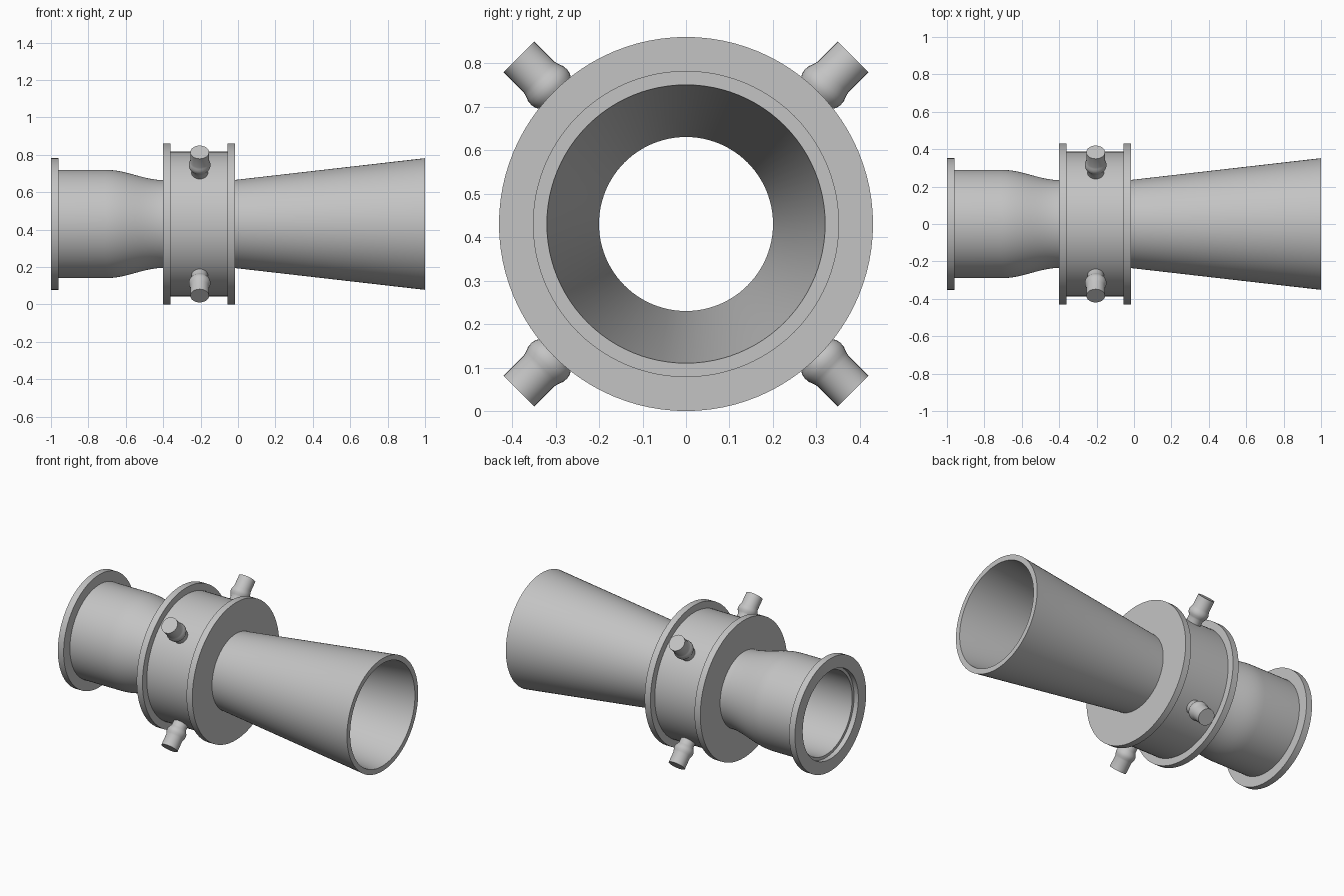
import bpy, bmesh, math
from mathutils import Matrix, Vector

AXIS_Z = 0.43
SEGMENTS = 96

if "Cube" in bpy.data.objects:
    bpy.data.objects.remove(bpy.data.objects["Cube"], do_unlink=True)

grey = bpy.data.materials.new("plain_grey")
grey.use_nodes = True
grey.diffuse_color = (0.55, 0.55, 0.55, 1)
grey.node_tree.nodes["Principled BSDF"].inputs["Base Color"].default_value = (0.55, 0.55, 0.55, 1)


def lathe(name, profile, segments, closed, matrix):
    """Spin (along, radius) points around local x."""
    bm = bmesh.new()
    verts = [bm.verts.new((a, 0, r)) for a, r in profile]
    pairs = list(zip(verts, verts[1:]))
    if closed:
        pairs.append((verts[-1], verts[0]))
    edges = [bm.edges.new(p) for p in pairs]
    bmesh.ops.spin(bm, geom=verts + edges, cent=(0, 0, 0), axis=(1, 0, 0),
                   angle=math.tau, steps=segments, use_merge=True)
    bmesh.ops.remove_doubles(bm, verts=bm.verts, dist=1e-5)
    bmesh.ops.recalc_face_normals(bm, faces=bm.faces)
    mesh = bpy.data.meshes.new(name)
    bm.to_mesh(mesh)
    bm.free()
    mesh.materials.append(grey)
    obj = bpy.data.objects.new(name, mesh)
    bpy.context.collection.objects.link(obj)
    obj.matrix_world = matrix
    bpy.ops.object.select_all(action="DESELECT")
    obj.select_set(True)
    bpy.context.view_layer.objects.active = obj
    bpy.ops.object.shade_smooth_by_angle(angle=math.radians(30))
    return obj


def ease(x0, r0, x1, r1, steps=12):
    """S-curve between two radii."""
    return [(x0 + (x1 - x0) * i / steps,
             r0 + (r1 - r0) * (1 - math.cos(math.pi * i / steps)) / 2)
            for i in range(steps + 1)]


main_axis = Matrix.Translation((0, 0, AXIS_Z))

# Flanged inlet, throat and flared outlet as one hollow body
outer = [(-1, 0.352), (-0.96, 0.352), (-0.96, 0.29)]
outer += ease(-0.71, 0.29, -0.39, 0.234) + [(-0.03, 0.234), (1, 0.352)]
inner = [(1, 0.32), (-0.03, 0.2)]
inner += ease(-0.39, 0.2, -0.71, 0.257) + [(-0.97, 0.257), (-0.97, 0.275), (-1, 0.275)]
lathe("venturi_body", outer + inner, SEGMENTS, True, main_axis)

# Collar: drum between two rims
collar = [(-0.4, 0.22), (-0.4, 0.43), (-0.36, 0.43), (-0.36, 0.387),
          (-0.055, 0.387), (-0.055, 0.43), (-0.015, 0.43), (-0.015, 0.22)]
lathe("collar", collar, SEGMENTS, True, main_axis)

# Four barbed ports around the drum
port = [(0.36, 0), (0.36, 0.044), (0.412, 0.044), (0.422, 0.049), (0.434, 0.056),
        (0.445, 0.058), (0.456, 0.057), (0.467, 0.053), (0.477, 0.05),
        (0.543, 0.05), (0.543, 0)]
for i in range(4):
    angle = math.radians(45 + 90 * i)
    direction = Vector((0, math.cos(angle), math.sin(angle)))
    turn = direction.to_track_quat("X", "Z").to_matrix().to_4x4()
    lathe(f"port_{i + 1}", port, 32, False, Matrix.Translation((-0.205, 0, AXIS_Z)) @ turn)
